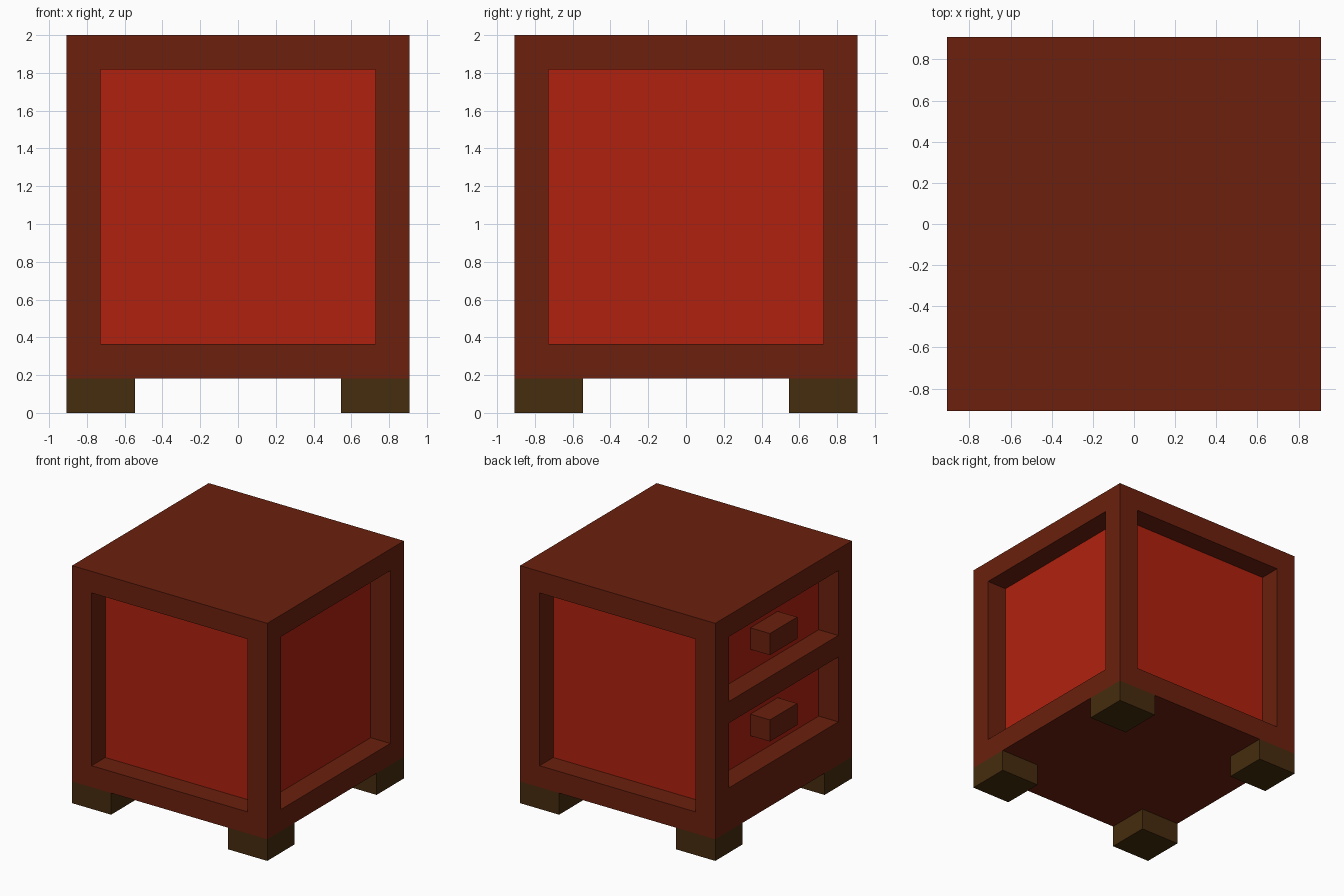
import bpy, bmesh
from mathutils import Vector

if "Cube" in bpy.data.objects:
    bpy.data.objects.remove(bpy.data.objects["Cube"])

U = 2 / 22            # the model sits on a grid, 22 units tall
T = 2 * U             # frame thickness and recess depth


def material(name, rgb):
    m = bpy.data.materials.new(name)
    m.diffuse_color = (*rgb, 1)
    m.use_nodes = True
    m.node_tree.nodes["Principled BSDF"].inputs["Base Color"].default_value = m.diffuse_color
    return m


FRAME = material("dark red wood", (0.147, 0.0144, 0.0040))
PANEL = material("bright red panel", (0.434, 0.0152, 0.0048))
FOOT = material("dark brown", (0.0612, 0.0252, 0.0044))


def finish(bm, name, *mats):
    bmesh.ops.recalc_face_normals(bm, faces=bm.faces)
    me = bpy.data.meshes.new(name)
    bm.to_mesh(me)
    bm.free()
    for m in mats:
        me.materials.append(m)
    ob = bpy.data.objects.new(name, me)
    bpy.context.collection.objects.link(ob)
    return ob


def box_mesh(lo, hi):
    bm = bmesh.new()
    bmesh.ops.create_cube(bm, size=1)
    for v in bm.verts:
        v.co = Vector([(lo[i] if v.co[i] < 0 else hi[i]) * U for i in range(3)])
    bm.normal_update()
    return bm


# Cabinet body: framed sides with recessed panels
bm = box_mesh((-10, -10, 2), (10, 10, 22))
sides = [f for f in bm.faces if abs(f.normal.z) < 0.5]
bmesh.ops.inset_individual(bm, faces=sides, thickness=T, use_even_offset=True)
bm.normal_update()
drawer_side = next(f for f in sides if f.normal.x < -0.5)
recesses = [f for f in sides if f is not drawer_side]

# Split the drawer side into two openings with a rail between and one below
strips = [drawer_side]
for z in (6, 12, 14):
    geom = set(strips)
    for f in strips:
        geom.update(f.edges)
        geom.update(f.verts)
    bmesh.ops.bisect_plane(bm, geom=list(geom), plane_co=(0, 0, z * U),
                           plane_no=(0, 0, 1))
    bm.normal_update()
    strips = [f for f in bm.faces if f.normal.x < -0.5
              and max(abs(v.co.y) for v in f.verts) < 8.5 * U]
recesses += [f for f in strips
             if any(abs(f.calc_center_median().z - c * U) < 0.01 for c in (9, 17))]

# Push every opening inward
for f in recesses:
    n = f.normal.copy()
    new = bmesh.ops.extrude_discrete_faces(bm, faces=[f])["faces"][0]
    bmesh.ops.translate(bm, verts=new.verts, vec=-n * T)
    new.material_index = 1
finish(bm, "cabinet_body", FRAME, PANEL)

# Drawer handles
for name, z in (("lower", 9), ("upper", 17)):
    finish(box_mesh((-10, -2, z - 1), (-8, 2, z + 1)), name + "_drawer_handle", FRAME)

# Feet at the four corners
for sx, xn in ((-1, "left"), (1, "right")):
    for sy, yn in ((-1, "front"), (1, "back")):
        x, y = 8 * sx, 8 * sy
        finish(box_mesh((x - 2, y - 2, 0), (x + 2, y + 2, 2)), f"{yn}_{xn}_foot", FOOT)
